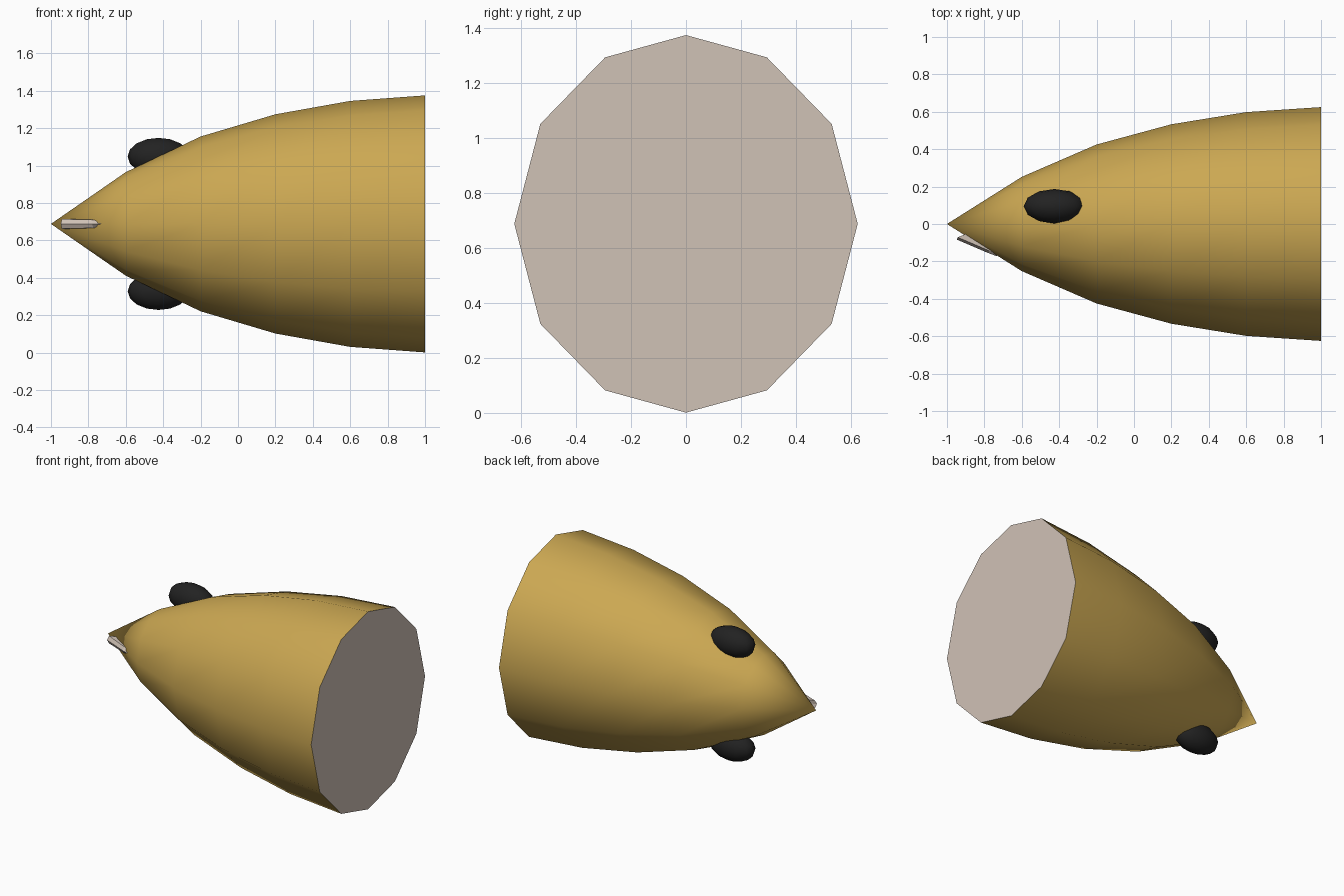
import bpy, bmesh, math
from mathutils import Matrix

if "Cube" in bpy.data.objects:
    bpy.data.objects.remove(bpy.data.objects["Cube"])

CZ = 0.688          # height of the body axis
HALF_Y, HALF_Z = 0.625, 0.687


def material(name, rgb):
    m = bpy.data.materials.new(name)
    m.diffuse_color = (*rgb, 1)
    m.use_nodes = True
    m.node_tree.nodes["Principled BSDF"].inputs["Base Color"].default_value = m.diffuse_color
    return m


gold = material("gold", (0.60, 0.39, 0.085))
pale = material("pale beige", (0.63, 0.54, 0.47))
black = material("black", (0.016, 0.016, 0.016))


def finish(bm, name, mats):
    bmesh.ops.recalc_face_normals(bm, faces=bm.faces)
    me = bpy.data.meshes.new(name)
    bm.to_mesh(me)
    bm.free()
    for m in mats:
        me.materials.append(m)
    ob = bpy.data.objects.new(name, me)
    bpy.context.collection.objects.link(ob)
    return ob


# Head: twelve-sided rings growing from a pointed snout to a flat cut end
bm = bmesh.new()
tip = bm.verts.new((-1, 0, CZ))
rings = []
for x, r in [(-0.6, 0.403), (-0.2, 0.68), (0.2, 0.853), (0.6, 0.957), (1, 1)]:
    ring = []
    for i in range(12):
        t = math.tau * i / 12
        a = math.atan2(0.925 * math.sin(t), math.cos(t))
        ring.append(bm.verts.new((x, HALF_Y * r * math.sin(a),
                                  CZ + HALF_Z * r * math.cos(a))))
    rings.append(ring)
for i in range(12):
    j = (i + 1) % 12
    bm.faces.new((tip, rings[0][i], rings[0][j])).smooth = True
    for a, b in zip(rings, rings[1:]):
        bm.faces.new((a[i], b[i], b[j], a[j])).smooth = True
cap = bm.faces.new(rings[-1])
cap.material_index = 1
cap.smooth = False
for e in cap.edges:
    e.smooth = False
finish(bm, "head", [gold, pale])

# Eyes: flattened spheres mirrored above and below the axis
for name, side in (("left_eye", 1), ("right_eye", -1)):
    bm = bmesh.new()
    bmesh.ops.create_uvsphere(
        bm, u_segments=12, v_segments=8, radius=1,
        matrix=Matrix.Translation((-0.425, 0.095, CZ + side * 0.36))
        @ Matrix.Diagonal((0.165, 0.092, 0.1, 1)))
    for f in bm.faces:
        f.smooth = True
    finish(bm, name, [black])

# Front teeth: two slim wedges meeting at a ridge, sunk into the snout
for name, side in (("left_tooth", 1), ("right_tooth", -1)):
    bm = bmesh.new()
    ends = []
    for x, y, w in ((-0.948, -0.083, 0.026), (-0.78, -0.155, 0.022),
                    (-0.735, -0.172, 0.004)):
        ends.append([bm.verts.new((x + dx, y + dy, CZ + side * dz))
                     for dx, dy, dz in ((0, 0, 0), (0.006, 0.012, w),
                                        (0.05, 0.03, w), (0.05, 0.03, 0))])
    for a, b in zip(ends, ends[1:]):
        for i in range(4):
            j = (i + 1) % 4
            bm.faces.new((a[i], b[i], b[j], a[j]))
    bm.faces.new(ends[0])
    bm.faces.new(ends[-1])
    finish(bm, name, [pale])
